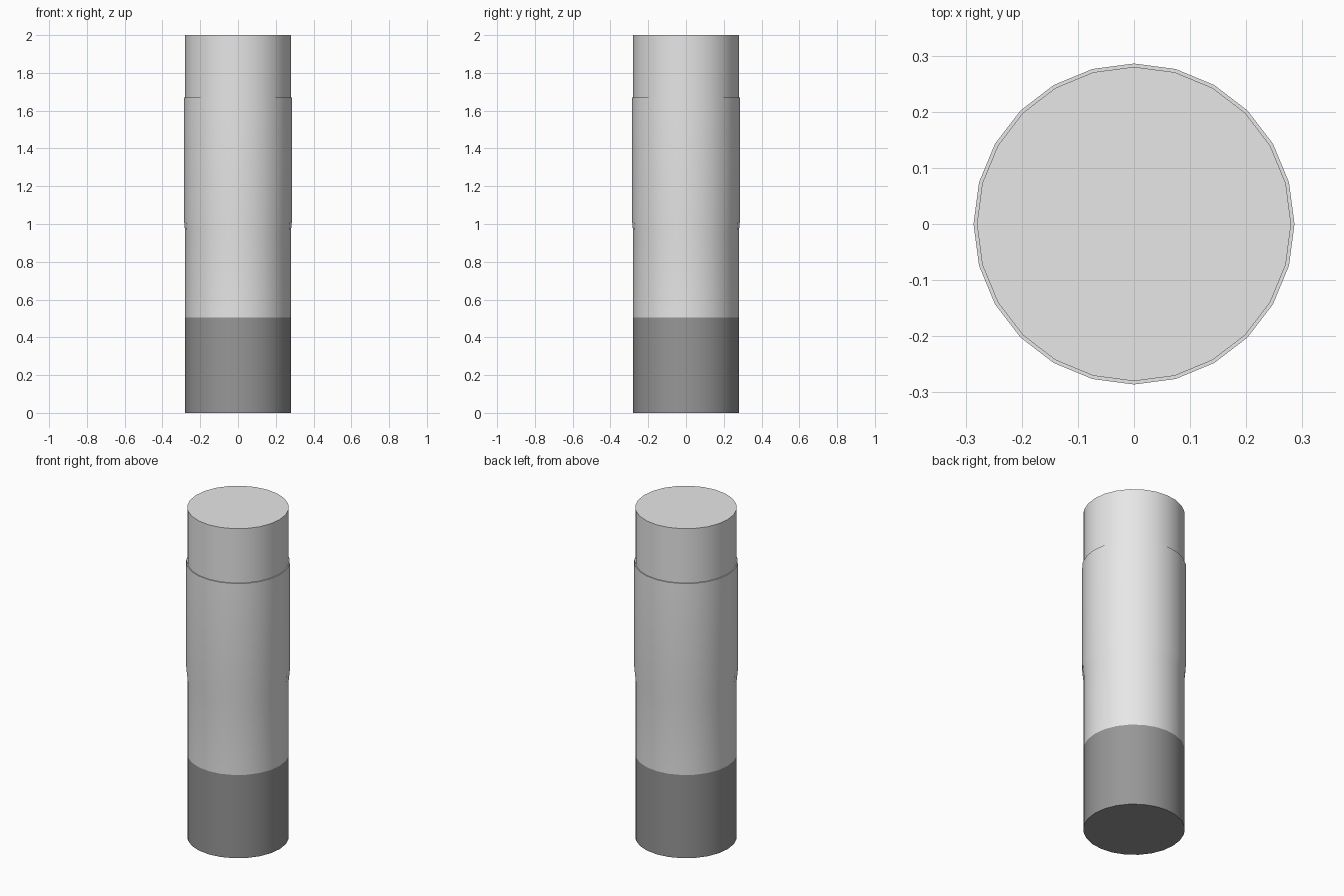
import bpy
import bmesh
import math

cube = bpy.data.objects.get("Cube")
if cube:
    bpy.data.objects.remove(cube, do_unlink=True)

SIDES = 24


def flat_material(name, value):
    mat = bpy.data.materials.new(name)
    mat.use_nodes = True
    colour = (value, value, value, 1.0)
    mat.diffuse_color = colour
    mat.node_tree.nodes["Principled BSDF"].inputs["Base Color"].default_value = colour
    return mat


def lathe(name, profile, mat, cap_bottom=False, cap_top=False):
    """Spin a bottom-to-top (radius, z) profile around the z axis."""
    bm = bmesh.new()
    rings = []
    for r, z in profile:
        angles = [2 * math.pi * i / SIDES for i in range(SIDES)]
        rings.append([bm.verts.new((r * math.cos(a), r * math.sin(a), z)) for a in angles])
    for low, high in zip(rings, rings[1:]):
        for i in range(SIDES):
            j = (i + 1) % SIDES
            bm.faces.new((low[i], low[j], high[j], high[i]))
    if cap_bottom:
        bm.faces.new(rings[0][::-1])
    if cap_top:
        bm.faces.new(rings[-1])
    mesh = bpy.data.meshes.new(name)
    bm.to_mesh(mesh)
    bm.free()
    mesh.materials.append(mat)
    obj = bpy.data.objects.new(name, mesh)
    bpy.context.collection.objects.link(obj)
    bpy.ops.object.select_all(action='DESELECT')
    obj.select_set(True)
    bpy.context.view_layer.objects.active = obj
    bpy.ops.object.shade_smooth_by_angle(angle=math.radians(30))
    return obj


light_grey = flat_material("light grey", 0.8)
dark_grey = flat_material("dark grey", 0.31)

# Dark foot, closed underneath
lathe("base", [(0.28, 0.0), (0.28, 0.505)], dark_grey, cap_bottom=True)

# Light shaft that flares gently into a sleeve, then steps in to the closed top
lathe("body", [(0.28, 0.505), (0.28, 0.96), (0.286, 1.02), (0.286, 1.67),
               (0.28, 1.67), (0.28, 2.0)], light_grey, cap_top=True)
